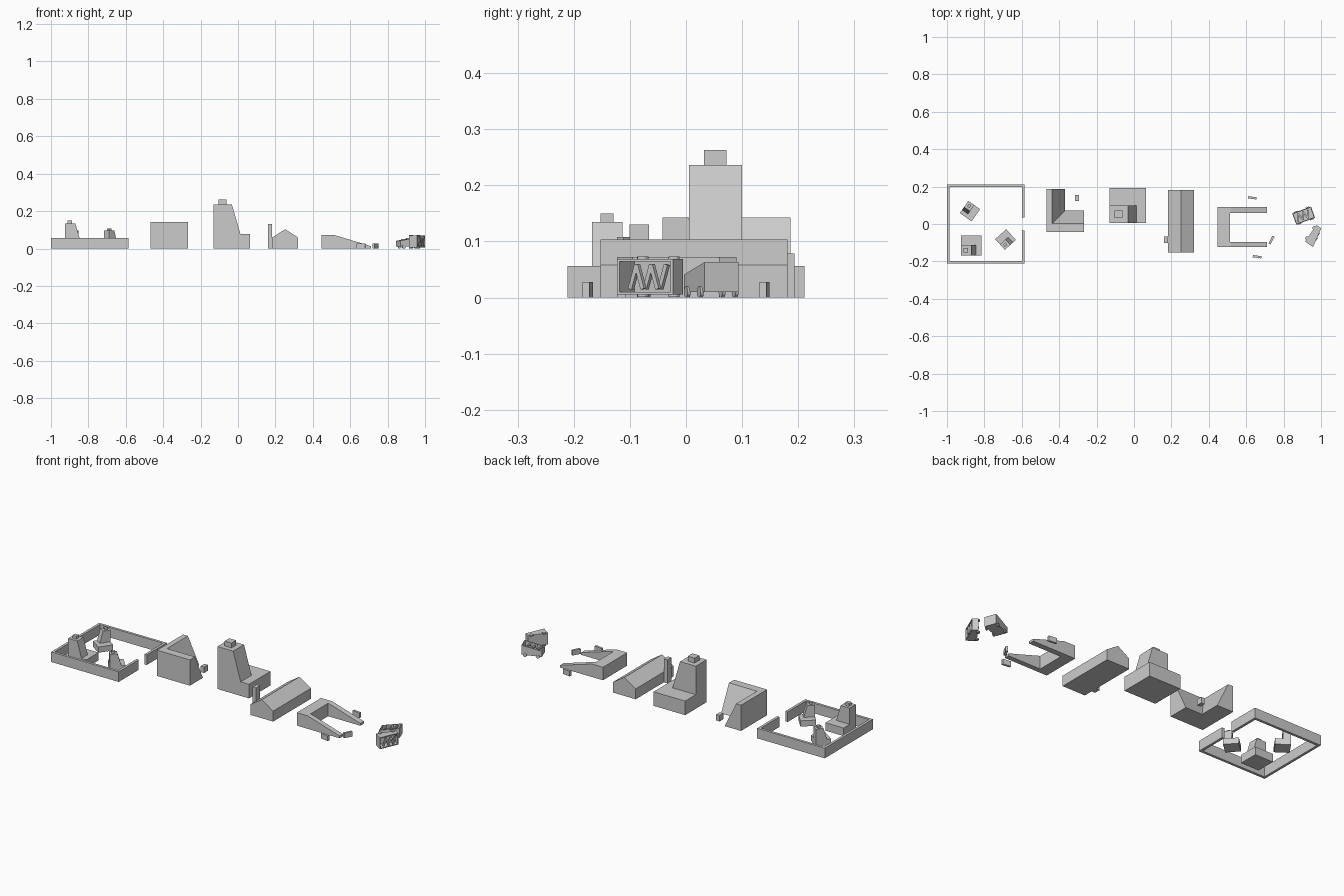
import bpy, bmesh, math
from mathutils import Matrix, Vector

if "Cube" in bpy.data.objects:
    bpy.data.objects.remove(bpy.data.objects["Cube"])


def loft(name, rings, mat=None):
    """Closed solid through rings that all have the same number of points."""
    bm = bmesh.new()
    rows = [[bm.verts.new(p) for p in r] for r in rings]
    n = len(rows[0])
    for a, b in zip(rows, rows[1:]):
        for i in range(n):
            j = (i + 1) % n
            bm.faces.new((a[i], a[j], b[j], b[i]))
    bm.faces.new(rows[0])
    bm.faces.new(rows[-1])
    bmesh.ops.recalc_face_normals(bm, faces=bm.faces)
    if mat:
        bm.transform(mat)
    me = bpy.data.meshes.new(name)
    bm.to_mesh(me)
    bm.free()
    ob = bpy.data.objects.new(name, me)
    bpy.context.collection.objects.link(ob)
    return ob


def plan(name, pts, z0, z1, mat=None):
    return loft(name, [[(x, y, z) for x, y in pts] for z in (z0, z1)], mat)


def side(name, pts, y0, y1, mat=None):
    return loft(name, [[(x, y, z) for x, z in pts] for y in (y0, y1)], mat)


def box(name, x0, x1, y0, y1, z0, z1, mat=None):
    return plan(name, [(x0, y0), (x1, y0), (x1, y1), (x0, y1)], z0, z1, mat)


def place(x, y, deg, s=1.0):
    return (Matrix.Translation((x, y, 0)) @ Matrix.Rotation(math.radians(deg), 4, 'Z')
            @ Matrix.Scale(s, 4))


# Walled yard with a gateway on the right
X0, X1, Y, T, G = -1.0, -0.585, 0.211, 0.014, 0.036
plan("yard_wall", [(X1, G), (X1, Y), (X0, Y), (X0, -Y), (X1, -Y), (X1, -G),
                   (X1 - T, -G), (X1 - T, T - Y), (X0 + T, T - Y),
                   (X0 + T, Y - T), (X1 - T, Y - T), (X1 - T, G)], 0, 0.056)


# Tower house, centred on its base; one large and three small in the yard
def tower_house(name, mat):
    box(name + "_base", -0.097, 0.097, -0.094, 0.094, 0, 0.078, mat)
    side(name + "_tower", [(-0.097, 0.07), (0.046, 0.07), (0.046, 0.078),
                           (0.0, 0.236), (-0.097, 0.236)], -0.094, 0.001, mat)
    box(name + "_chimney", -0.071, -0.029, -0.067, -0.027, 0.23, 0.263, mat)


tower_house("tower_house", place(-0.033, 0.099, 0))
tower_house("yard_house_front", place(-0.870, -0.114, 0, 0.57))
tower_house("yard_house_back", place(-0.877, 0.069, 235, 0.41))
tower_house("yard_house_gate", place(-0.687, -0.083, 42, 0.41))

# L-shaped house whose roof falls toward the inner corner
XO, XR, XI = -0.468, -0.438, -0.368
YO, YR, YI = -0.042, 0.003, 0.072


def l_section(o, r, i):
    return [(*o, 0), (*o, 0.143), (*r, 0.143), (*i, 0)]


loft("corner_house", [l_section((-0.266, YO), (-0.266, YR), (-0.266, YI)),
                      l_section((XO, YO), (XR, YR), (XI, YI)),
                      l_section((XO, 0.186), (XR, 0.186), (XI, 0.186))])
box("corner_shed", -0.315, -0.294, 0.123, 0.155, 0, 0.033)

# Gabled long house with a chimney stack
side("long_house", [(0.182, 0), (0.322, 0), (0.322, 0.058), (0.252, 0.103),
                    (0.182, 0.058)], -0.152, 0.181)
box("long_house_chimney", 0.161, 0.182, -0.101, -0.066, 0, 0.13)

# U-shaped ramp house with loose posts
arm = [(0.447, 0), (0.71, 0), (0.71, 0.013), (0.515, 0.072), (0.447, 0.072)]
side("ramp_arm_back", arm, 0.059, 0.09)
side("ramp_arm_front", arm, -0.123, -0.095)
box("ramp_block", 0.447, 0.512, -0.095, 0.059, 0, 0.072)
for k, (x, y, deg) in enumerate([(0.632, 0.14, -7), (0.658, -0.175, -8), (0.735, -0.086, 62)]):
    box("post_%d" % k, -0.023, 0.023, -0.006, 0.006, 0, 0.028, place(x, y, deg))


# Open wagon: low at -x, tall at +x, with a load of bars
def wagon(name, mat):
    L, W, t, zb = 0.0535, 0.032, 0.005, 0.010

    def top(x):
        return 0.052 + 0.011 * x / L

    box(name + "_floor", -L, L, -W, W, zb, zb + t, mat)
    for s, tag in ((1, "left"), (-1, "right")):
        side(name + "_side_" + tag, [(-L, zb), (L, zb), (L, top(L)), (-L, top(-L))],
             s * W, s * (W - t), mat)
    for s, tag in ((1, "tall"), (-1, "low")):
        a, b = s * L, s * (L - t)
        side(name + "_end_" + tag, [(a, zb), (b, zb), (b, top(b)), (a, top(a))], -W, W, mat)
    for k in range(5):
        x = -0.032 + 0.014 * k
        m = mat @ Matrix.Translation((x, 0, top(x) - 0.006 + 0.004 * (k % 2))) \
            @ Matrix.Rotation(math.radians(18 if k % 2 else -18), 4, 'Z')
        box("%s_bar_%d" % (name, k), -0.004, 0.004, -0.023, 0.023, -0.004, 0.004, m)
    for k, (sx, sy) in enumerate([(1, 1), (1, -1), (-1, 1), (-1, -1)]):
        ring = [(sx * 0.034 + 0.010 * math.cos(a), 0.010 + 0.010 * math.sin(a))
                for a in [i * math.pi / 6 for i in range(12)]]
        side("%s_wheel_%d" % (name, k), ring, sy * (W - 0.002), sy * (W + 0.004), mat)


wagon("standing_wagon", place(0.907, 0.045, 20))

# Second wagon tipped on its side, load facing right
a = math.radians(55)
d = Vector((math.cos(a), math.sin(a), 0))
n = Vector((math.sin(a), -math.cos(a), 0))
tip = Matrix((-d, (0, 0, -1), n)).transposed().to_4x4()
c = Vector((0.914, -0.093, 0.037)) + d * 0.0535 - n * 0.010
wagon("tipped_wagon", Matrix.Translation(c) @ tip)
